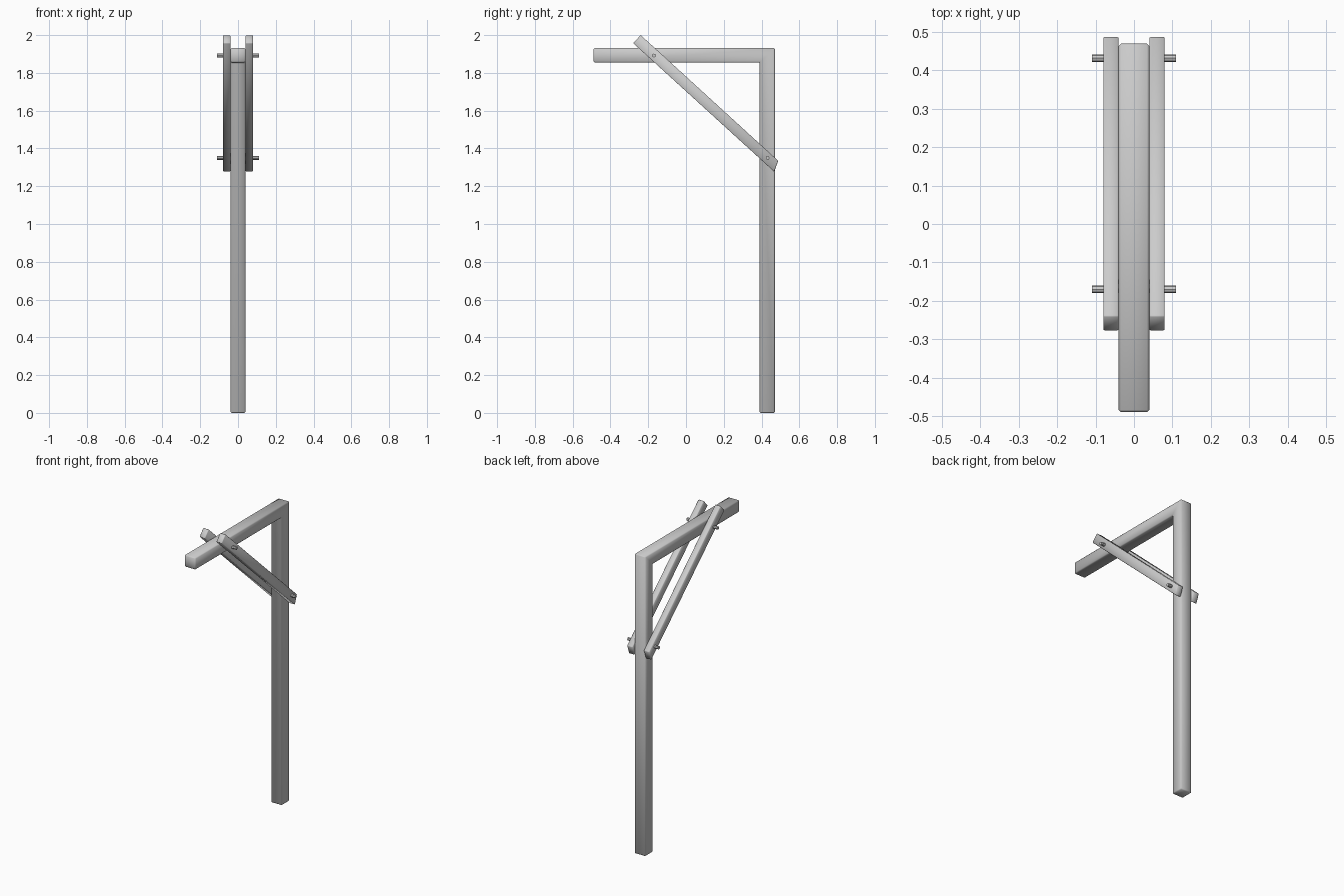
import bpy
import bmesh
from mathutils import Vector

old = bpy.data.objects.get("Cube")
if old:
    bpy.data.objects.remove(old, do_unlink=True)

grey = bpy.data.materials.new("plain grey")
grey.use_nodes = True
colour = (0.6, 0.6, 0.6, 1)
grey.diffuse_color = colour
grey.node_tree.nodes["Principled BSDF"].inputs["Base Color"].default_value = colour


def slab(name, outline, x0, x1, bevel):
    """Extrude a (y, z) outline along x and soften its edges."""
    bm = bmesh.new()
    face = bm.faces.new([bm.verts.new((x0, y, z)) for y, z in outline])
    grown = bmesh.ops.extrude_face_region(bm, geom=[face])["geom"]
    verts = [g for g in grown if isinstance(g, bmesh.types.BMVert)]
    bmesh.ops.translate(bm, verts=verts, vec=Vector((x1 - x0, 0, 0)))
    bmesh.ops.recalc_face_normals(bm, faces=bm.faces)
    bmesh.ops.bevel(bm, geom=bm.edges[:], offset=bevel, segments=1,
                    affect='EDGES', profile=0.5)
    mesh = bpy.data.meshes.new(name)
    bm.to_mesh(mesh)
    bm.free()
    mesh.shade_smooth()
    mesh.materials.append(grey)
    obj = bpy.data.objects.new(name, mesh)
    bpy.context.collection.objects.link(obj)
    return obj


# Upright post and overhanging arm, one L-shaped timber
slab("post_and_arm",
     [(0.39, 0), (0.47, 0), (0.47, 1.932), (-0.49, 1.932),
      (-0.49, 1.855), (0.39, 1.855)], -0.04, 0.04, 0.006)

# Diagonal braces on both sides, with angled lower ends
brace = [(-0.279, 1.957), (-0.24, 2.0), (0.488, 1.335), (0.467, 1.277)]
for side, s in (("left", 1), ("right", -1)):
    slab(side + "_brace", brace, s * 0.04, s * 0.08, 0.003)

# Pegs through the braces and timbers
for name, y, z in (("upper_peg", -0.17, 1.892), ("lower_peg", 0.432, 1.35)):
    bpy.ops.mesh.primitive_cylinder_add(vertices=8, radius=0.01, depth=0.22,
                                        location=(0, y, z),
                                        rotation=(0, 1.5708, 0))
    peg = bpy.context.object
    peg.name = name
    peg.data.materials.append(grey)
    bpy.ops.object.shade_smooth_by_angle()
